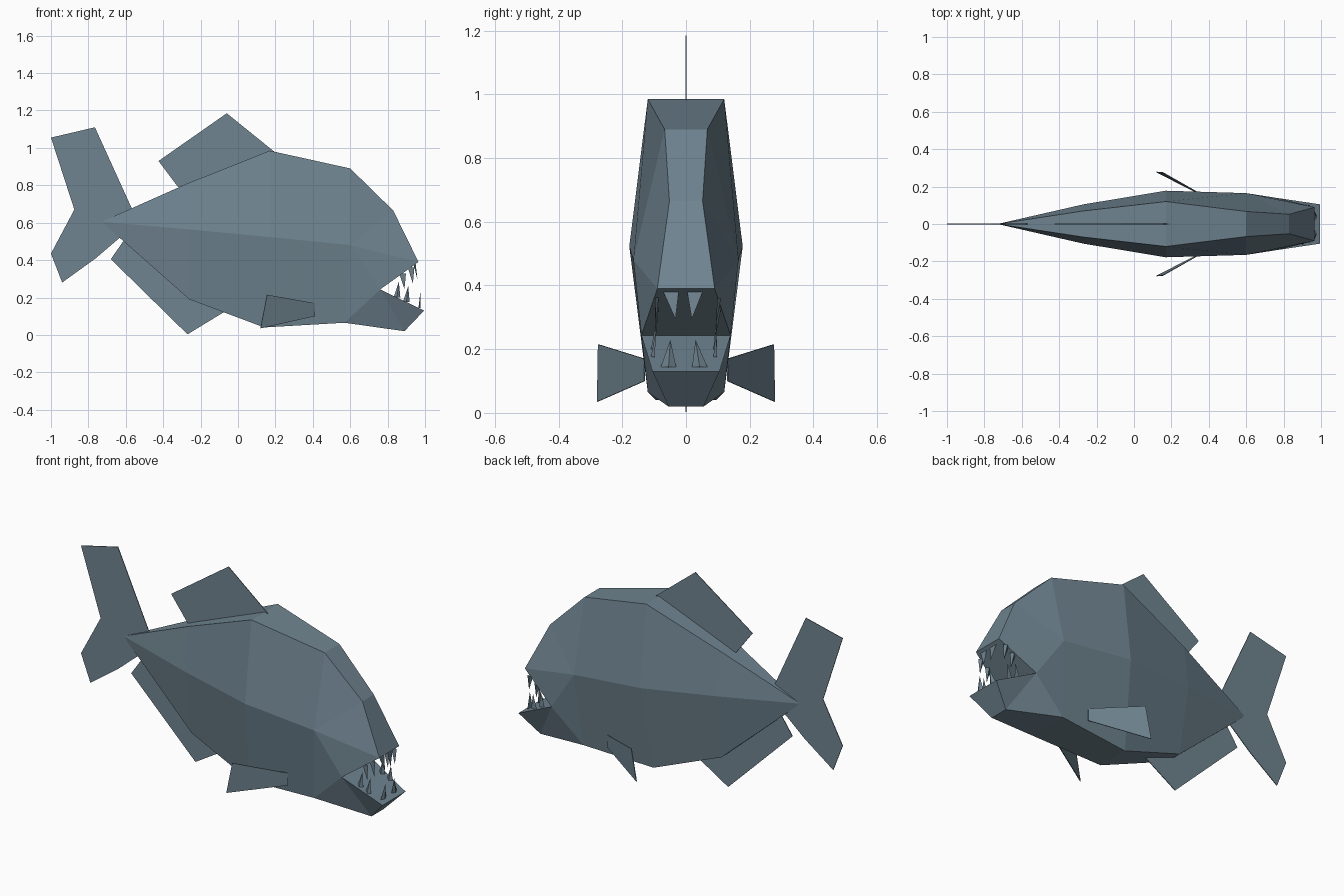
import bpy, bmesh
from mathutils import Vector

cube = bpy.data.objects.get("Cube")
if cube:
    bpy.data.objects.remove(cube)

# Single slate blue skin colour
SKIN = (0.16, 0.23, 0.28, 1)
skin = bpy.data.materials.new("slate_blue")
skin.use_nodes = True
skin.diffuse_color = SKIN
skin.node_tree.nodes["Principled BSDF"].inputs["Base Color"].default_value = SKIN


def finish(name, bm):
    bmesh.ops.remove_doubles(bm, verts=bm.verts, dist=0.0005)
    bmesh.ops.recalc_face_normals(bm, faces=bm.faces)
    mesh = bpy.data.meshes.new(name)
    bm.to_mesh(mesh)
    bm.free()
    mesh.materials.append(skin)
    ob = bpy.data.objects.new(name, mesh)
    bpy.context.collection.objects.link(ob)
    return ob


def face(bm, points):
    bm.faces.new([bm.verts.new(p) for p in points])


# Body: three contour lines per side, each point is (x, half width, z)
tail = (-0.73, 0, 0.605)
nose = (0.965, 0.09, 0.39)
corner = (0.76, 0.14, 0.243)
jaw_tip = (0.995, 0.105, 0.13)
chin = (0.89, 0.055, 0.02)
top = [tail, (-0.27, 0.07, 0.81), (0.17, 0.12, 0.985), (0.6, 0.067, 0.89)]
brow = (0.83, 0.052, 0.665)
mid = [tail, (-0.27, 0.105, 0.565), (0.17, 0.178, 0.523), (0.6, 0.165, 0.48)]
low = [tail, (-0.26, 0.05, 0.19), (0.14, 0.095, 0.04), (0.57, 0.12, 0.065)]


def flip(p):
    return (p[0], -p[1], p[2])


bm = bmesh.new()
flanks = []
for i in range(3):
    for a, b in ((top, mid), (mid, low)):
        quad = [a[i], a[i + 1], b[i + 1], b[i]]
        flanks.append(quad[1:] if i == 0 else quad)
flanks += [[top[3], brow, mid[3]], [brow, nose, mid[3]], [mid[3], nose, corner],
           [mid[3], corner, low[3]], [corner, jaw_tip, chin], [corner, chin, low[3]]]
for f in flanks:
    face(bm, f)
    face(bm, [flip(p) for p in f])
# Strips across back, palate, jaw and belly
rim = top + [brow, nose, corner, jaw_tip, chin] + low[::-1]
for a, b in zip(rim, rim[1:]):
    strip = [a, b, flip(b), flip(a)]
    face(bm, list(dict.fromkeys(strip)))
finish("body", bm)


# Thin flat fins
def fin(name, points):
    bm = bmesh.new()
    face(bm, points)
    ob = finish(name, bm)
    mod = ob.modifiers.new("thickness", 'SOLIDIFY')
    mod.thickness = 0.004
    mod.offset = 0


def centre_fin(name, outline):
    fin(name, [(x, 0, z) for x, z in outline])


centre_fin("tail_fin", [(-1, 1.055), (-0.765, 1.11), (-0.565, 0.67), (-0.62, 0.53),
                        (-0.76, 0.41), (-0.94, 0.28), (-1, 0.435), (-0.875, 0.67)])
centre_fin("dorsal_fin", [(-0.425, 0.93), (-0.06, 1.185), (0.2, 0.975), (-0.32, 0.79)])
centre_fin("anal_fin", [(-0.27, 0.003), (-0.07, 0.125), (-0.6, 0.52), (-0.68, 0.405)])

pectoral = [(0.155, 0.275, 0.215), (0.12, 0.278, 0.035), (0.41, 0.13, 0.1), (0.41, 0.13, 0.17)]
fin("left_pectoral_fin", [flip(p) for p in pectoral])
fin("right_pectoral_fin", pectoral)


# Teeth: slim three-sided spikes
def tooth(bm, root, tip, across):
    root, tip, across = Vector(root), Vector(tip), Vector(across)
    back = across.cross(tip - root).normalized() * 0.012
    base = [root - across, root + across, root + back]
    for i in range(3):
        face(bm, [base[i], base[(i + 1) % 3], tip])
    face(bm, base)


def row(name, slope, direction, front_x, front_teeth, side_teeth):
    bm = bmesh.new()

    def gum(x):
        return corner[2] + (x - corner[0]) * slope

    for y, lean in front_teeth:
        z = gum(front_x)
        tooth(bm, (front_x, y, z), (front_x + 0.01, y + lean, z + direction * 0.085), (0, 0.024, 0))
    for x in side_teeth:
        for s in (-1, 1):
            z = gum(x)
            tooth(bm, (x, s * 0.098, z), (x + 0.01, s * 0.094, z + direction * 0.085), (0.018, 0, 0))
    finish(name, bm)


row("upper_teeth", 0.717, -1, 0.95, [(-0.047, 0.014), (0.028, -0.01)], [0.925, 0.88])
row("lower_teeth", -0.48, 1, 0.965, [(-0.055, 0.006), (0.043, -0.013)], [0.9, 0.85])
